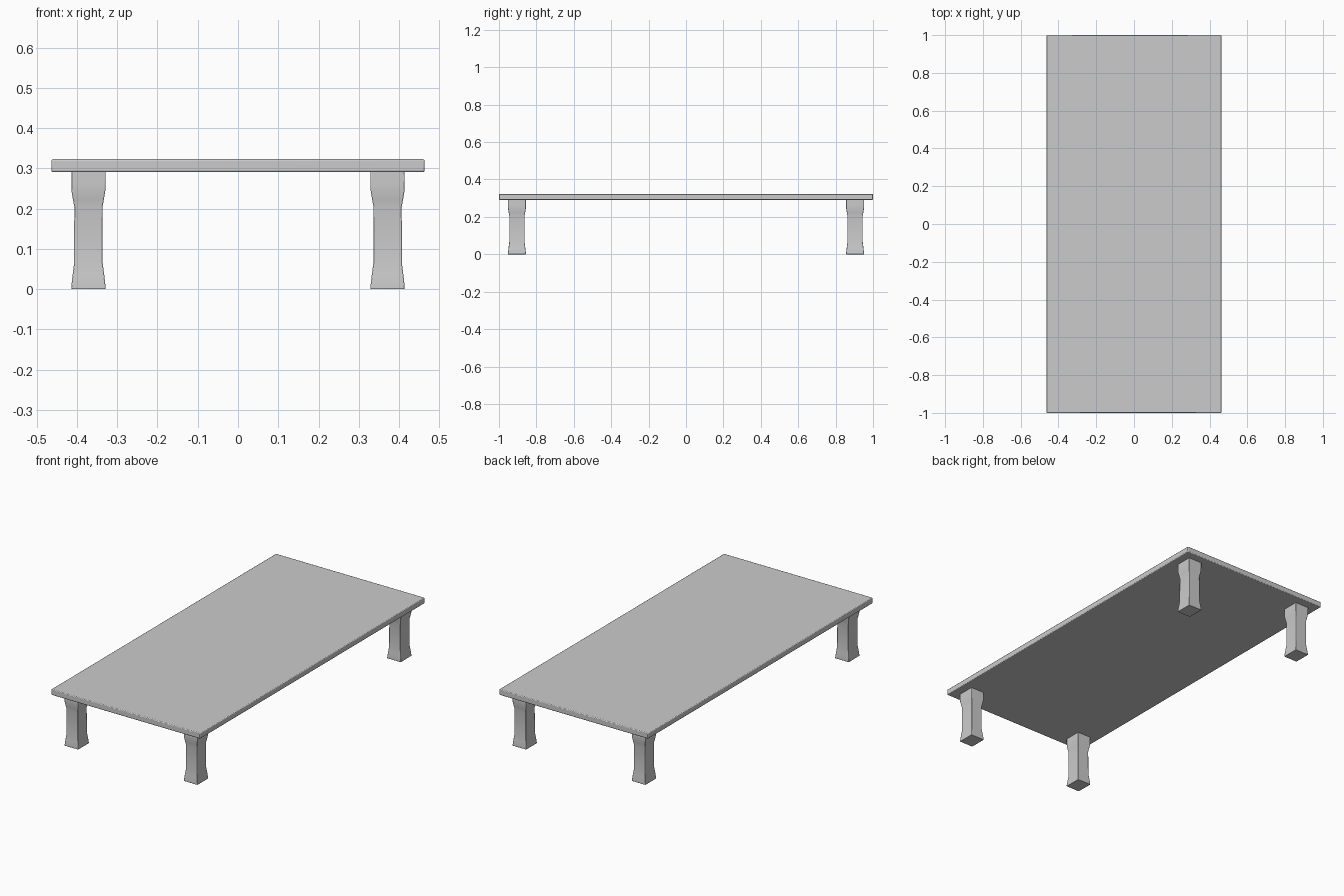
import bpy, bmesh

if "Cube" in bpy.data.objects:
    bpy.data.objects.remove(bpy.data.objects["Cube"])

# z height and waist factor (1 = full width) along a leg
PROFILE = [(0.0, 1.0), (0.007, 1.0), (0.035, 0.925), (0.065, 0.835), (0.205, 0.825),
           (0.222, 0.9), (0.245, 0.99), (0.26, 1.0), (0.293, 1.0)]
HX, HY = 0.0425, 0.048


def finish(name, bm, bevel):
    mesh = bpy.data.meshes.new(name)
    bmesh.ops.recalc_face_normals(bm, faces=bm.faces)
    bm.to_mesh(mesh)
    bm.free()
    ob = bpy.data.objects.new(name, mesh)
    bpy.context.collection.objects.link(ob)
    mod = ob.modifiers.new("soft_edges", 'BEVEL')
    mod.width = bevel
    mod.segments = 2
    mod.limit_method = 'ANGLE'
    mod.angle_limit = 0.8
    bpy.ops.object.select_all(action='DESELECT')
    ob.select_set(True)
    bpy.context.view_layer.objects.active = ob
    bpy.ops.object.shade_smooth_by_angle(angle=0.6)
    return ob


# Table top: thin slab with softened edges
bm = bmesh.new()
bmesh.ops.create_cube(bm, size=1)
bmesh.ops.scale(bm, vec=(0.927, 2.0, 0.032), verts=bm.verts)
bmesh.ops.translate(bm, vec=(0, 0, 0.307), verts=bm.verts)
finish("table_top", bm, 0.004)


# Leg: square rings stacked along the profile, flared at both ends
def leg(name, x, y):
    bm = bmesh.new()
    rings = []
    for z, f in PROFILE:
        inset = HX * (1 - f)
        hx, hy = HX - inset, HY - inset
        rings.append([bm.verts.new((x + sx * hx, y + sy * hy, z))
                      for sx, sy in ((-1, -1), (1, -1), (1, 1), (-1, 1))])
    for a, b in zip(rings, rings[1:]):
        for i in range(4):
            j = (i + 1) % 4
            bm.faces.new((a[i], a[j], b[j], b[i]))
    bm.faces.new(rings[0][::-1])
    bm.faces.new(rings[-1])
    finish(name, bm, 0.002)


for side, sx in (("left", -1), ("right", 1)):
    for end, sy in (("front", -1), ("back", 1)):
        leg(f"{end}_{side}_leg", sx * 0.3715, sy * 0.904)
